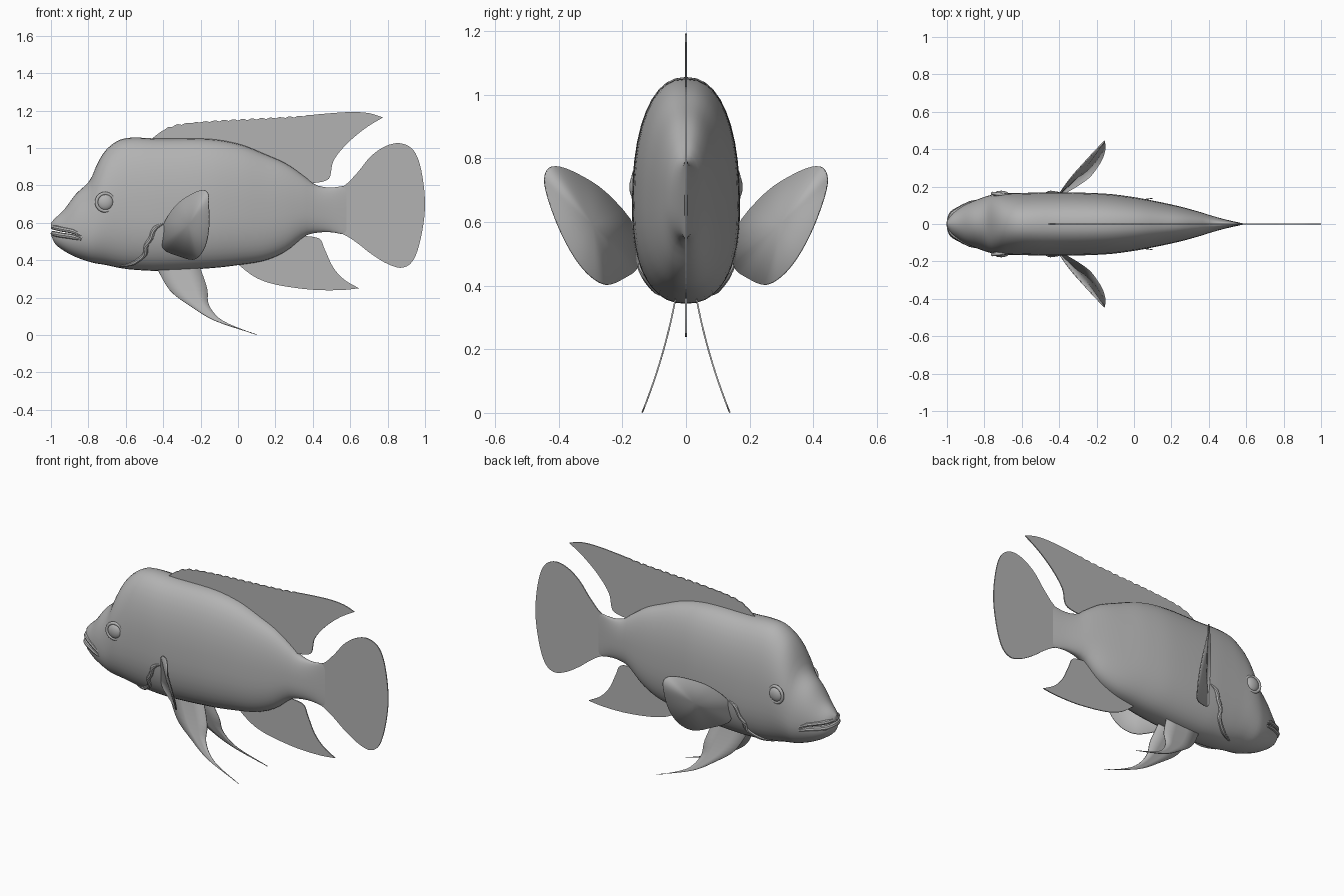
import bpy, bmesh, math
from mathutils import Vector

if "Cube" in bpy.data.objects:
    bpy.data.objects.remove(bpy.data.objects["Cube"])

grey = bpy.data.materials.new("fish grey")
grey.diffuse_color = (0.45, 0.45, 0.45, 1)
grey.use_nodes = True
grey.node_tree.nodes["Principled BSDF"].inputs["Base Color"].default_value = grey.diffuse_color

# body stations: x, top z, bottom z, half width
ST = [(-1.0, .60, .535, .015), (-.98, .622, .49, .052), (-.93, .67, .45, .088),
      (-.87, .75, .418, .118), (-.79, .83, .39, .148), (-.755, .91, .382, .157),
      (-.71, .985, .375, .163), (-.64, 1.04, .36, .165), (-.57, 1.055, .35, .167),
      (-.42, 1.05, .343, .17), (-.15, 1.048, .357, .162), (.01, 1.02, .375, .142),
      (.15, .965, .40, .115), (.26, .915, .45, .09), (.36, .845, .53, .062),
      (.41, .805, .545, .046), (.49, .788, .55, .024), (.58, .80, .535, .004)]


def spline(tab, x):
    """Smooth interpolation of a table keyed by its first column."""
    x = min(max(x, tab[0][0]), tab[-1][0])
    i = max(k for k in range(len(tab) - 1) if tab[k][0] <= x)
    a, b = tab[i], tab[i + 1]
    p, n = tab[max(i - 1, 0)], tab[min(i + 2, len(tab) - 1)]
    h = b[0] - a[0]
    t = (x - a[0]) / h
    out = []
    for c in range(1, len(a)):
        s = (b[c] - a[c]) / h
        m0 = (b[c] - p[c]) / (b[0] - p[0])
        m1 = (n[c] - a[c]) / (n[0] - a[0])
        if s == 0:
            m0 = m1 = 0
        out.append((2*t**3 - 3*t*t + 1)*a[c] + (t**3 - 2*t*t + t)*h*m0
                   + (3*t*t - 2*t**3)*b[c] + (t**3 - t*t)*h*m1)
    return out


def section(x):
    top, bot, w = spline(ST, x)
    zc = bot + .42 * (top - bot)
    n_up = 2.0 + .35 * min(max((x + .9) / .4, 0), 1)
    return top, bot, max(w, .003), zc, n_up


def surf(x, z):
    """Half width of the body at a side-view point."""
    top, bot, w, zc, n = section(x)
    if z < zc:
        n, d = 2.3, (zc - z) / (zc - bot)
    else:
        d = (z - zc) / (top - zc)
    return w * max(1 - min(d, 1)**n, 0)**(1 / n)


def smooth_path(pts, closed=False, steps=5):
    """Catmull-Rom resampling of a point list."""
    P = [Vector(p) for p in pts]
    n = len(P)
    get = (lambda i: P[i % n]) if closed else (lambda i: P[min(max(i, 0), n - 1)])
    out = []
    for i in range(n if closed else n - 1):
        a, b, c, d = get(i - 1), get(i), get(i + 1), get(i + 2)
        for k in range(steps):
            t = k / steps
            out.append(.5 * (2*b + (c - a)*t + (2*a - 5*b + 4*c - d)*t*t
                             + (3*b - a - 3*c + d)*t**3))
    if not closed:
        out.append(P[-1])
    return out


def make(name, verts, faces, thick=0, smooth=True):
    me = bpy.data.meshes.new(name)
    me.from_pydata([tuple(v) for v in verts], [], faces)
    bm = bmesh.new()
    bm.from_mesh(me)
    bmesh.ops.recalc_face_normals(bm, faces=bm.faces)
    bm.to_mesh(me)
    bm.free()
    ob = bpy.data.objects.new(name, me)
    bpy.context.collection.objects.link(ob)
    me.materials.append(grey)
    if thick:
        m = ob.modifiers.new("thickness", 'SOLIDIFY')
        m.thickness, m.offset = thick, 0
    if smooth:
        bpy.ops.object.select_all(action='DESELECT')
        ob.select_set(True)
        bpy.context.view_layer.objects.active = ob
        bpy.ops.object.shade_smooth_by_angle(angle=math.radians(40))
    return ob


def grid_faces(rows, cols, wrap):
    return [(r*cols + c, r*cols + (c + 1) % cols, (r + 1)*cols + (c + 1) % cols, (r + 1)*cols + c)
            for r in range(rows - 1) for c in range(cols if wrap else cols - 1)]


def tube(name, pts, r):
    """Round ridge along a path, tapered at both ends."""
    P = smooth_path(pts)
    verts, n = [], 8
    for i, p in enumerate(P):
        d = (P[min(i + 1, len(P) - 1)] - P[max(i - 1, 0)]).normalized()
        u = d.cross(Vector((.03, .05, 1))).normalized()
        v = d.cross(u)
        s = r * (.3 + .7 * min(1, min(i, len(P) - 1 - i) / 5))
        verts += [p + s*(math.cos(2*math.pi*k/n)*u + math.sin(2*math.pi*k/n)*v) for k in range(n)]
    return make(name, verts, grid_faces(len(P), n, True)
                + [tuple(range(n)), tuple(range(len(verts) - n, len(verts)))])


# body: lofted cross-sections
N, R = 40, 70
verts = []
for i in range(R):
    t = i / (R - 1)
    x = -1 + 1.58 * t**1.35
    top, bot, w, zc, n_up = section(x)
    for k in range(N):
        a = 2 * math.pi * k / N
        c, s = math.cos(a), math.sin(a)
        n = n_up if s > 0 else 2.3
        y = w * math.copysign(abs(c)**(2/n), c)
        z = zc + (top - zc if s > 0 else zc - bot) * math.copysign(abs(s)**(2/n), s)
        verts.append((x, y, z))
body = make("body", verts, grid_faces(R, N, True)
            + [tuple(range(N)), tuple(range(N*(R - 1), N*R))], smooth=False)

# mouth opening: wedge cut out of the snout
tri = [(-1.06, .578), (-1.06, .556), (-.90, .535), (-.83, .518), (-.90, .548)]
wedge = make("mouth_cutter", [(x, y, z) for y in (-.3, .3) for x, z in tri],
             [(0, 1, 2, 3, 4), (5, 6, 7, 8, 9)] + [(i, (i+1) % 5, (i+1) % 5 + 5, i + 5) for i in range(5)],
             smooth=False)
wedge.hide_render = True
cut = body.modifiers.new("mouth", 'BOOLEAN')
cut.operation, cut.object = 'DIFFERENCE', wedge
bpy.ops.object.select_all(action='DESELECT')
body.select_set(True)
bpy.context.view_layer.objects.active = body
bpy.ops.object.modifier_apply(modifier="mouth")
bpy.data.objects.remove(wedge)
bpy.ops.object.shade_smooth_by_angle(angle=math.radians(40))

# lips running round the snout
for name, line, r in (("upper_lip", [(-.83, .528), (-.88, .553), (-.94, .565), (-.975, .573)], .013),
                      ("lower_lip", [(-.83, .508), (-.88, .524), (-.94, .533), (-.975, .54)], .014)):
    side = [(x, surf(x, z) - .005, z) for x, z in line]
    nose = [(-.988, 0, line[-1][1] + .003)]
    tube(name, side + nose + [(x, -y, z) for x, y, z in reversed(side)], r)

for sgn, tag in ((-1, "front"), (1, "back")):
    # eye and its socket rim
    ex, ez = -.71, .71
    ey = surf(ex, ez)
    bpy.ops.mesh.primitive_uv_sphere_add(segments=24, ring_count=14, radius=1,
                                         location=(ex, sgn*(ey - .004), ez))
    eye = bpy.context.object
    eye.scale = (.043, .022, .043)
    bpy.ops.mesh.primitive_torus_add(major_radius=.047, minor_radius=.009, major_segments=28,
                                     minor_segments=8, location=(ex, sgn*(ey - .002), ez),
                                     rotation=(math.pi/2, 0, -sgn*.12))
    rim = bpy.context.object
    for ob, nm in ((eye, "eye_"), (rim, "eye_rim_")):
        ob.name = nm + tag
        ob.data.materials.append(grey)
        ob.data.shade_smooth()

    # gill cover edge
    gill = [(-.40, .595), (-.445, .57), (-.465, .52), (-.49, .48), (-.50, .43), (-.56, .385), (-.63, .37)]
    tube("gill_edge_" + tag, [(x, sgn*(surf(x, z) - .002), z) for x, z in gill], .013)

    # pectoral fin: fan about a middle point
    rim_pts = [(-.40, .16, .58), (-.335, .25, .69), (-.255, .34, .75), (-.19, .41, .775),
               (-.16, .44, .755), (-.157, .44, .70), (-.155, .40, .585), (-.17, .35, .49),
               (-.20, .30, .43), (-.24, .25, .403), (-.31, .20, .42), (-.40, .15, .465)]
    loop = [(p.x, sgn*p.y, p.z) for p in smooth_path(rim_pts, True, 4)]
    m = len(loop)
    make("pectoral_fin_" + tag, loop + [(-.262, sgn*.295, .59)],
         [(i, (i + 1) % m, m) for i in range(m)], .006)

    # pelvic fin: strip between leading and trailing edges, flaring outward
    lead = smooth_path([(-.44, .37), (-.365, .24), (-.255, .155), (-.12, .075), (.098, .003)])
    trail = smooth_path([(-.21, .38), (-.165, .25), (-.155, .16), (-.08, .075), (.10, .001)])
    pv = []
    for a, b in zip(lead, trail):
        for k in range(4):
            p = a.lerp(b, k / 3)
            pv.append((p.x, sgn*(.138 - .4*p.y + .3*p.y**2), p.y))
    make("pelvic_fin_" + tag, pv, grid_faces(len(lead), 4, False), .005)


def flat_fin(name, outline):
    make(name, [(p[0], 0, p[1]) for p in outline], [tuple(range(len(outline)))], .006, smooth=False)


# dorsal fin with a scalloped upper edge
crest = smooth_path([(-.46, 1.05), (-.39, 1.10), (-.30, 1.128), (-.1, 1.146), (.1, 1.156), (.3, 1.167),
                     (.45, 1.182), (.6, 1.192), (.7, 1.186), (.775, 1.163)], steps=12)
crest = [Vector((p.x, p.y + (.008 * abs(math.sin((p.x + .4) * math.pi / .05)) - .005
                             if -.4 < p.x < .4 else 0))) for p in crest]
rear = smooth_path([(.775, 1.163), (.68, 1.105), (.58, 1.02), (.51, .93), (.485, .835), (.40, .812)])
flat_fin("dorsal_fin", crest + rear[1:] + [(.36, .80), (.2, .90), (0, .98), (-.2, 1.0), (-.42, 1.02)])

# tail fin
flat_fin("tail_fin", smooth_path([(.50, .77), (.57, .80), (.64, .87), (.71, .955), (.79, 1.01), (.87, 1.025),
         (.94, .985), (.98, .88), (1.0, .70), (.98, .53), (.94, .405), (.88, .36), (.80, .38),
         (.71, .435), (.64, .49), (.57, .535), (.50, .56)]))

# anal fin
low = smooth_path([(0, .378), (.09, .31), (.2, .27), (.385, .243), (.545, .24), (.647, .25)])
back = smooth_path([(.647, .25), (.57, .295), (.51, .36), (.465, .455), (.435, .515), (.35, .53)])
flat_fin("anal_fin", low + back[1:] + [(.32, .56), (.2, .47), (.05, .42)])
